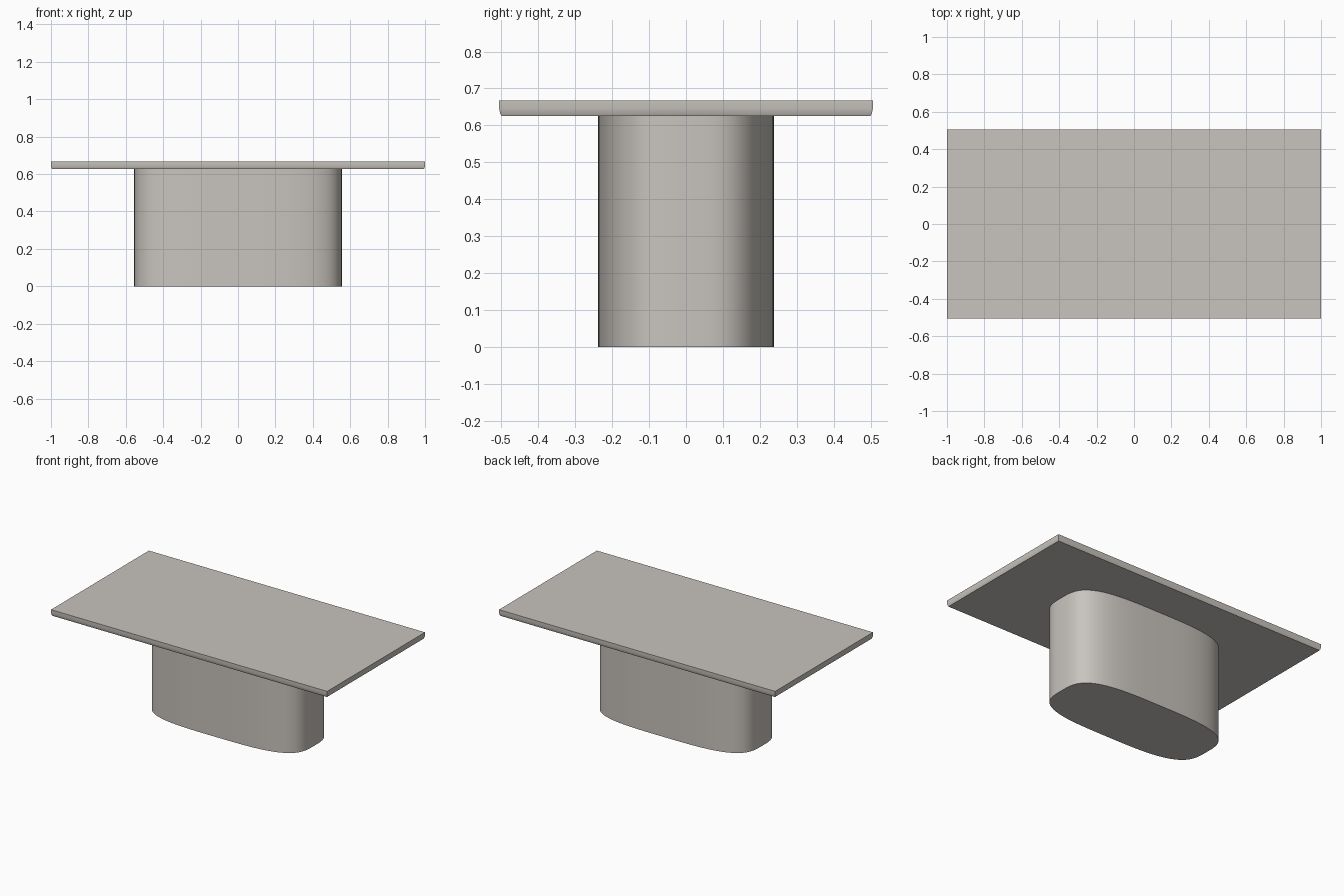
import bpy, math

if "Cube" in bpy.data.objects:
    bpy.data.objects.remove(bpy.data.objects["Cube"])

mat = bpy.data.materials.new("warm_grey")
mat.diffuse_color = (0.58, 0.55, 0.51, 1.0)
mat.use_nodes = True
mat.node_tree.nodes["Principled BSDF"].inputs["Base Color"].default_value = mat.diffuse_color


def loft(name, rings, angle):
    """Skin a stack of equal-length closed rings and cap both ends."""
    n = len(rings[0])
    verts = [p for ring in rings for p in ring]
    faces = [tuple(reversed(range(n))),
             tuple(range(len(verts) - n, len(verts)))]
    for k in range(len(rings) - 1):
        for i in range(n):
            j = (i + 1) % n
            faces.append((k * n + i, k * n + j, (k + 1) * n + j, (k + 1) * n + i))
    mesh = bpy.data.meshes.new(name)
    mesh.from_pydata(verts, [], faces)
    mesh.materials.append(mat)
    obj = bpy.data.objects.new(name, mesh)
    bpy.context.collection.objects.link(obj)
    bpy.ops.object.select_all(action='DESELECT')
    obj.select_set(True)
    bpy.context.view_layer.objects.active = obj
    bpy.ops.object.shade_smooth_by_angle(angle=math.radians(angle))
    return obj


def rectangle(hx, hy, z):
    return [(-hx, -hy, z), (hx, -hy, z), (hx, hy, z), (-hx, hy, z)]


def superellipse(a, b, z, power=3.4, n=96):
    ring = []
    for i in range(n):
        t = 2 * math.pi * i / n
        c, s = math.cos(t), math.sin(t)
        ring.append((a * math.copysign(abs(c) ** (2 / power), c),
                     b * math.copysign(abs(s) ** (2 / power), s), z))
    return ring


# Thin slab with a softly undercut rim: (inset, height)
rim = [(0.006, 0.626), (0.002, 0.635), (0.0, 0.646), (0.0, 0.667)]
loft("table_top", [rectangle(1.0 - d, 0.506 - d, z) for d, z in rim], 40)

# Rounded pedestal
loft("pedestal", [superellipse(0.555, 0.238, z) for z in (0.0, 0.627)], 40)
